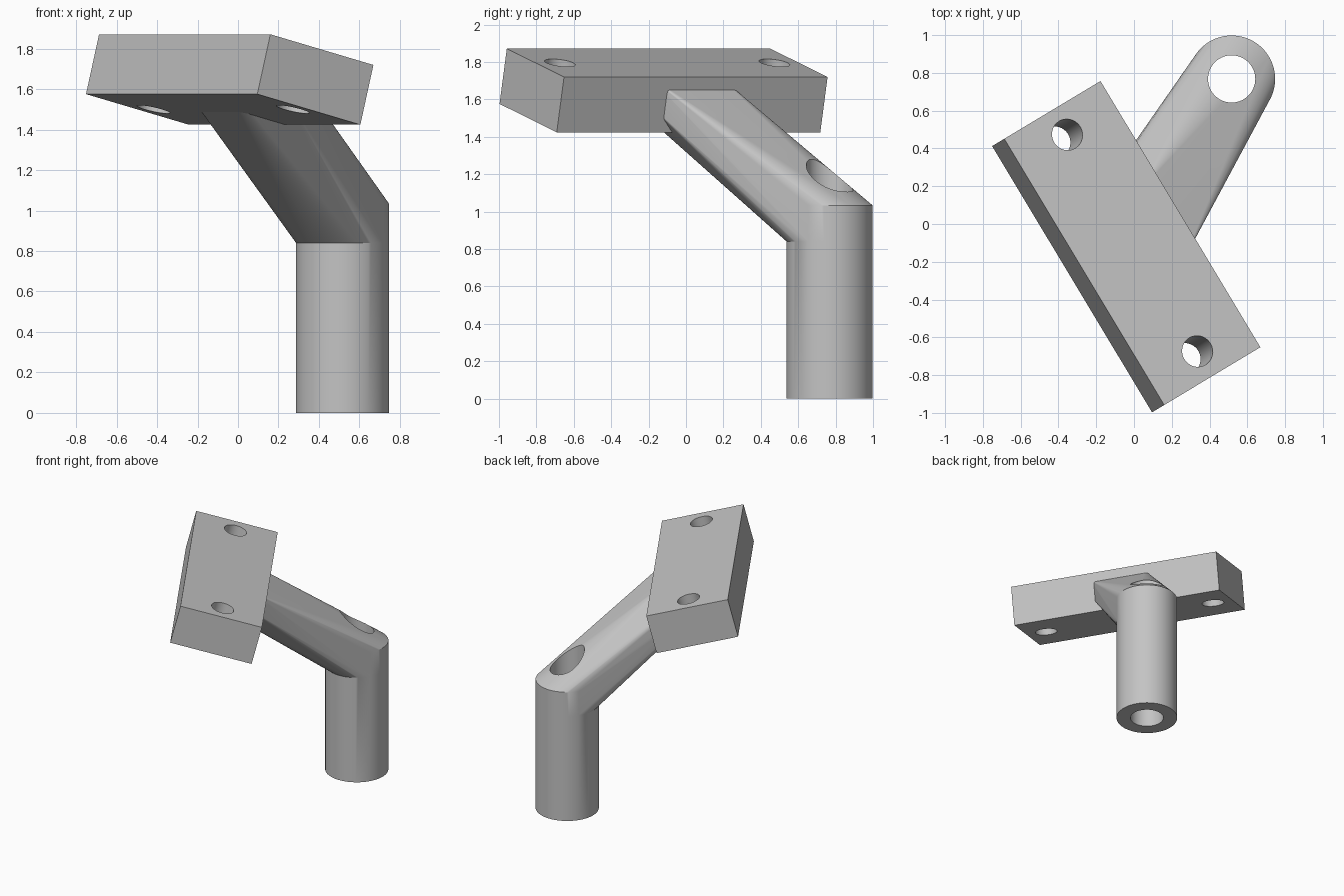
import bpy, bmesh
from math import radians
from mathutils import Matrix, Vector

old = bpy.data.objects.get("Cube")
if old:
    bpy.data.objects.remove(old, do_unlink=True)

grey = bpy.data.materials.new("plain grey")
grey.use_nodes = True
grey.diffuse_color = (0.55, 0.55, 0.55, 1)
grey.node_tree.nodes["Principled BSDF"].inputs["Base Color"].default_value = (0.55, 0.55, 0.55, 1)

# Tilted frame of the plate: x along its length, y across it, z through it
FRAME = (Matrix.Translation((-0.041, -0.12, 1.6475))
         @ Matrix.Rotation(radians(-59), 4, 'Z')
         @ Matrix.Rotation(radians(-14.3), 4, 'X'))
POST = Vector((0.517, 0.768, 0))
SEGMENTS = 96


def add_box(bm, size, shift=(0, 0, 0)):
    matrix = FRAME @ Matrix.Translation(shift) @ Matrix.Diagonal((*size, 1))
    return bmesh.ops.create_cube(bm, size=1, matrix=matrix)["verts"]


def add_cylinder(bm, radius, depth, matrix, segments=SEGMENTS):
    return bmesh.ops.create_cone(bm, cap_ends=True, segments=segments, radius1=radius,
                                 radius2=radius, depth=depth, matrix=matrix)["verts"]


def make_object(name, bm):
    bmesh.ops.recalc_face_normals(bm, faces=bm.faces)
    mesh = bpy.data.meshes.new(name)
    bm.to_mesh(mesh)
    bm.free()
    mesh.materials.append(grey)
    obj = bpy.data.objects.new(name, mesh)
    bpy.context.collection.objects.link(obj)
    return obj


def combine(obj, other, operation):
    mod = obj.modifiers.new(operation.lower(), 'BOOLEAN')
    mod.operation, mod.solver, mod.object = operation, 'EXACT', other
    bpy.context.view_layer.objects.active = obj
    bpy.ops.object.modifier_apply(modifier=mod.name)
    bpy.data.objects.remove(other, do_unlink=True)


# Plate
bm = bmesh.new()
add_box(bm, (1.644, 0.613, 0.305))
bracket = make_object("rail_bracket", bm)

# Arm: skin from the top of the post to a pad inside the plate
low, high = 0.84, 1.033
bm = bmesh.new()
add_cylinder(bm, 0.23, high - low, Matrix.Translation(POST + Vector((0, 0, (low + high) / 2))))
add_box(bm, (0.44, 0.39, 0.14), (0, 0, 0.055))
hull = bmesh.ops.convex_hull(bm, input=bm.verts[:])
spare = {g for g in hull["geom_interior"] + hull["geom_unused"] if isinstance(g, bmesh.types.BMVert)}
bmesh.ops.delete(bm, geom=list(spare), context='VERTS')
bmesh.ops.dissolve_limit(bm, angle_limit=0.001, verts=bm.verts[:], edges=bm.edges[:])

# Post: the underside disc drawn down to the ground
disc = [f for f in bm.faces if all(v.co.z < low + 0.001 for v in f.verts)]
drawn = bmesh.ops.extrude_face_region(bm, geom=disc)["geom"]
for v in drawn:
    if isinstance(v, bmesh.types.BMVert):
        v.co.z = 0
bmesh.ops.delete(bm, geom=[f for f in disc if f.is_valid], context='FACES')
combine(bracket, make_object("post_and_arm", bm), 'UNION')

# Bore through the post and two screw holes through the plate
bm = bmesh.new()
add_cylinder(bm, 0.125, 4, Matrix.Translation(POST))
for x in (-0.669, 0.669):
    add_cylinder(bm, 0.083, 0.6, FRAME @ Matrix.Translation((x, 0, 0)), 64)
cutter = make_object("hole_cutter", bm)
cutter.hide_render = True
combine(bracket, cutter, 'DIFFERENCE')

bpy.ops.object.select_all(action='DESELECT')
bracket.select_set(True)
bpy.context.view_layer.objects.active = bracket
bpy.ops.object.shade_smooth_by_angle(angle=radians(25))
